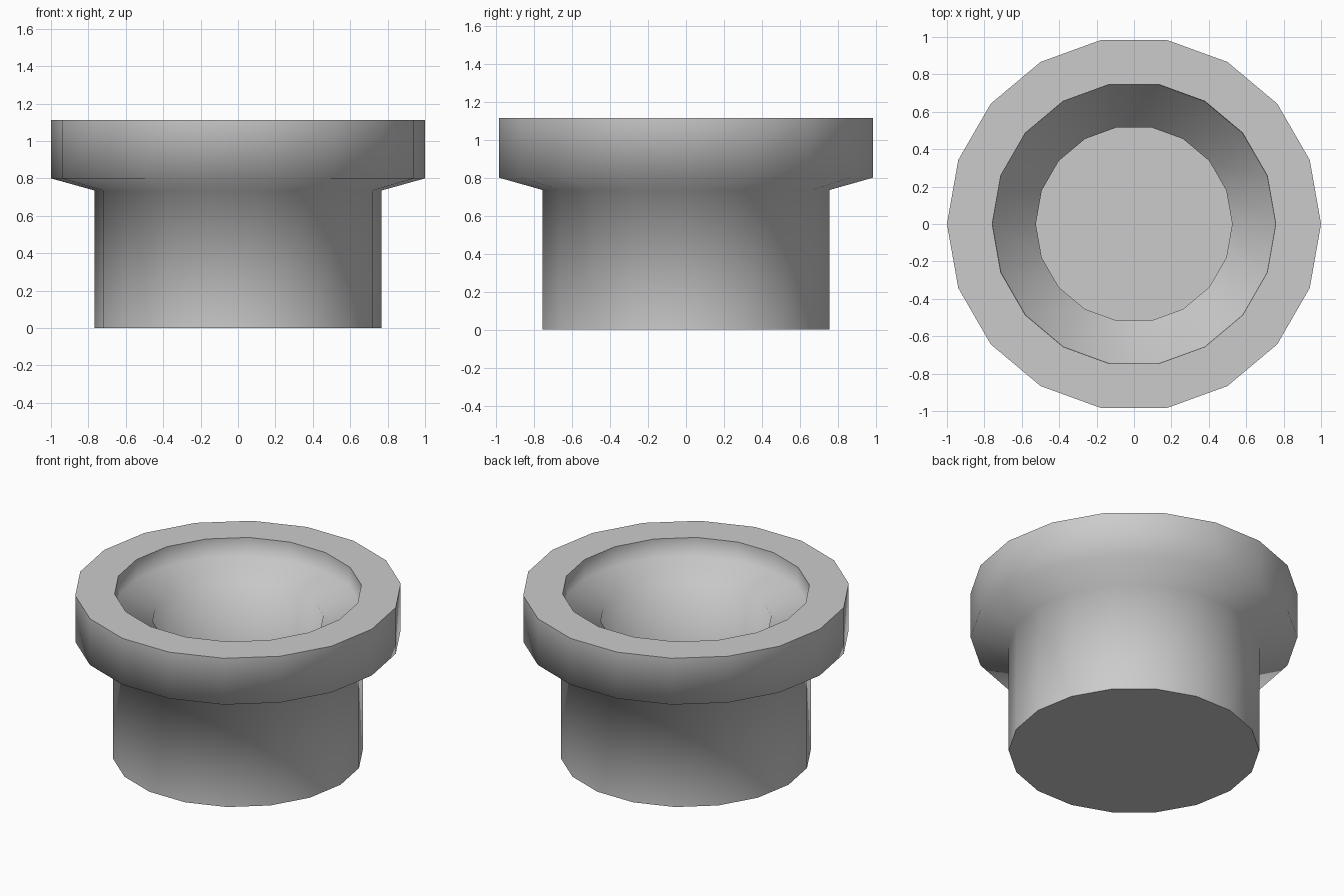
import bpy, bmesh, math

if "Cube" in bpy.data.objects:
    bpy.data.objects.remove(bpy.data.objects["Cube"])

SIDES = 18

# Cross-section (radius, height): outside from the base up, over the rim, down to the inner floor
profile = [
    (0.767, 0.0), (0.767, 0.735), (1.0, 0.80), (1.0, 1.113),
    (0.758, 1.113), (0.753, 0.985), (0.525, 0.92), (0.525, 0.24),
]


def lathe(name, points, sides):
    bm = bmesh.new()
    rings = []
    for r, z in points:
        rings.append([bm.verts.new((r * math.cos(2 * math.pi * i / sides),
                                    r * math.sin(2 * math.pi * i / sides), z))
                      for i in range(sides)])
    for low, high in zip(rings, rings[1:]):
        for i in range(sides):
            j = (i + 1) % sides
            bm.faces.new((low[i], low[j], high[j], high[i]))
    # Base underside and inner floor
    bm.faces.new(rings[0][::-1])
    bm.faces.new(rings[-1])
    bmesh.ops.recalc_face_normals(bm, faces=bm.faces)
    mesh = bpy.data.meshes.new(name)
    bm.to_mesh(mesh)
    bm.free()
    obj = bpy.data.objects.new(name, mesh)
    bpy.context.collection.objects.link(obj)
    return obj


# Hollow pot with a wide rim
pot = lathe("rimmed_pot", profile, SIDES)
bpy.context.view_layer.objects.active = pot
pot.select_set(True)
bpy.ops.object.shade_smooth_by_angle(angle=math.radians(80))
